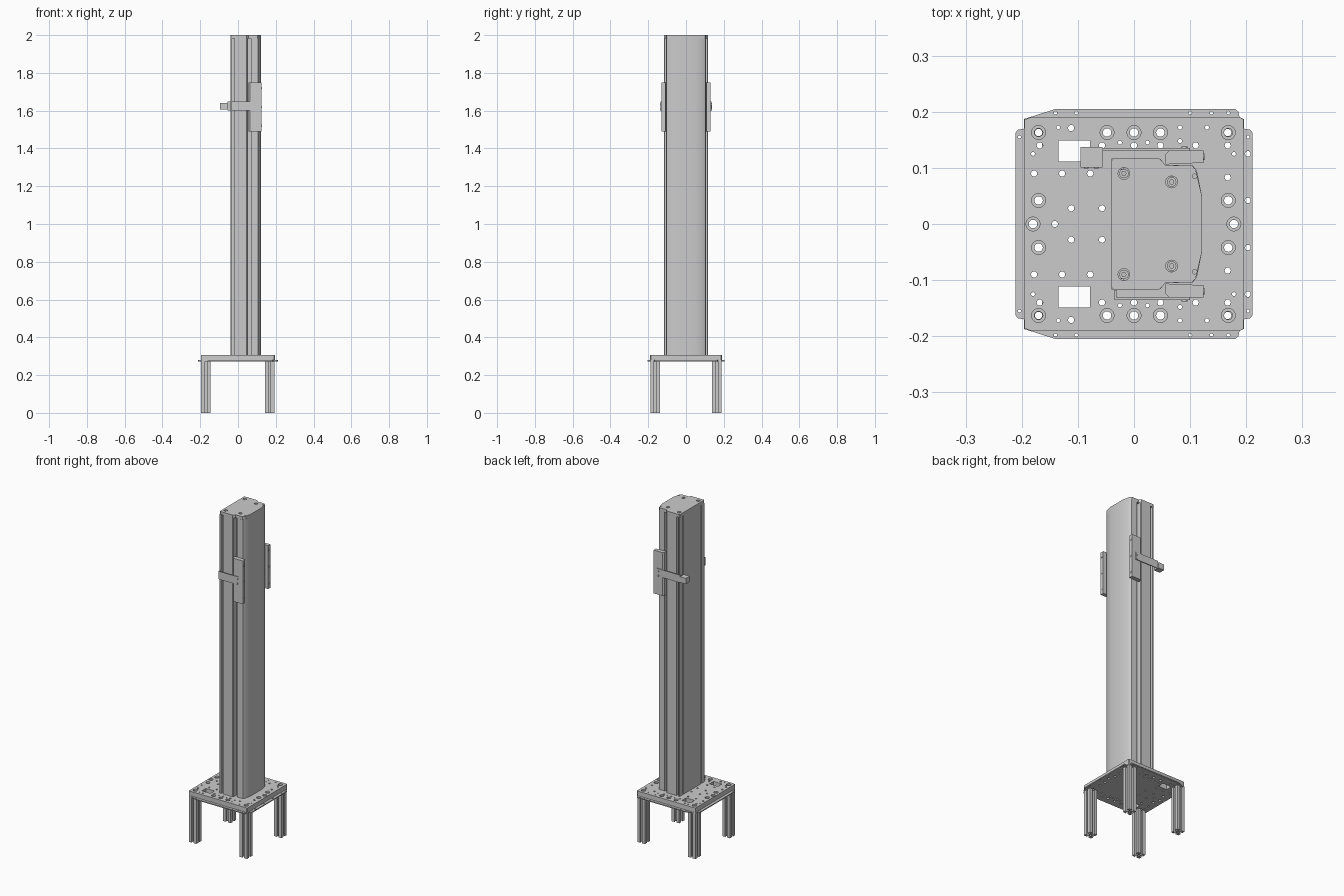
import bpy
import math

if "Cube" in bpy.data.objects:
    bpy.data.objects.remove(bpy.data.objects["Cube"])

grey = bpy.data.materials.new("aluminium_grey")
grey.diffuse_color = (0.6, 0.6, 0.6, 1)
grey.use_nodes = True
grey.node_tree.nodes["Principled BSDF"].inputs["Base Color"].default_value = grey.diffuse_color


def circle(x, y, r, n=16):
    return [(x + r * math.cos(2 * math.pi * i / n), y + r * math.sin(2 * math.pi * i / n)) for i in range(n)]


def rect(x0, x1, y0, y1):
    return [(x0, y0), (x1, y0), (x1, y1), (x0, y1)]


def mirror_y(half):
    """Close a half outline (y > 0) with its mirror image."""
    return half + [(x, -y) for x, y in reversed(half)]


def extrude(name, outlines, z0, z1):
    """Extrude an outline with holes between two heights."""
    cu = bpy.data.curves.new(name, 'CURVE')
    cu.dimensions = '2D'
    cu.fill_mode = 'BOTH'
    cu.extrude = (z1 - z0) / 2
    for pts in outlines:
        sp = cu.splines.new('POLY')
        sp.points.add(len(pts) - 1)
        for p, (x, y) in zip(sp.points, pts):
            p.co = (x, y, 0, 1)
        sp.use_cyclic_u = True
    tmp = bpy.data.objects.new(name + "_curve", cu)
    bpy.context.collection.objects.link(tmp)
    dg = bpy.context.evaluated_depsgraph_get()
    me = bpy.data.meshes.new_from_object(tmp.evaluated_get(dg))
    bpy.data.objects.remove(tmp)
    for v in me.vertices:
        v.co.z += (z0 + z1) / 2
    me.materials.clear()
    me.materials.append(grey)
    ob = bpy.data.objects.new(name, me)
    bpy.context.collection.objects.link(ob)
    return ob


def side_disc(name, x, y, z, r, depth, axis):
    """Screw head whose axis lies along x or y."""
    rot = (math.pi / 2, 0, 0) if axis == 'y' else (0, math.pi / 2, 0)
    bpy.ops.mesh.primitive_cylinder_add(vertices=16, radius=r, depth=depth, location=(x, y, z), rotation=rot)
    ob = bpy.context.object
    ob.name = name
    ob.data.materials.append(grey)


# Base plate holes, mirrored front to back
bores = [(-.17, .163), (.168, .163), (-.048, .163), (0, .163), (.047, .163), (-.17, .042), (.168, .042)]
holes = [(-.168, .14), (-.112, .171), (-.057, .14), (0, .14), (.047, .14), (.11, .14), (.167, .14),
         (.167, .083), (-.112, .028), (-.057, .028), (-.178, .09), (-.128, .09), (-.078, .09)]
small = [(-.135, .172), (.082, .172), (.13, .172), (.082, .148), (.024, .145), (-.025, .145),
         (.178, .125), (-.18, .125)]
rim = [(-.14, .198), (-.103, .198), (.1, .198), (.138, .198), (.168, .198), (-.204, .155), (.203, .155)]
rim_big = [(.203, .125), (.203, .042)]


def both(points, r):
    return [circle(x, s * y, r) for x, y in points for s in (1, -1)]


windows = [rect(-.135, -.078, .111, .149), rect(-.135, -.078, -.149, -.111)]
through = windows + both(holes, .0055) + both(small, .0035) + [circle(-.141, 0, .0055)]
centre_bores = [(-.18, 0), (.178, 0)]
body = mirror_y([(-.195, .186), (-.185, .19), (.19, .19), (.195, .186)])
narrow = through + both(bores, .0075) + [circle(x, y, .0075) for x, y in centre_bores]
wide = through + both(bores, .0125) + [circle(x, y, .0125) for x, y in centre_bores]
extrude("base_plate_lower", [body] + narrow, .279, .299)
extrude("base_plate_upper", [body] + wide, .299, .307)

# Thin flange around the base plate
flange = mirror_y([(-.211, .163), (-.207, .168), (-.196, .17), (-.196, .187), (-.14, .205),
                   (.18, .205), (.186, .2), (.188, .19), (.196, .187), (.196, .17),
                   (.207, .168), (.211, .163)])
extrude("base_flange", [flange] + narrow + both(rim, .003) + both(rim_big, .005), .273, .279)

# Slotted legs with a central bore
H, S, L, T, D = .025, .006, .0055, .012, .0105
quarter = [(H, -H), (H, -S), (H - L, -S), (H - L, -T), (D, -T + .003), (D, T - .003),
           (H - L, T), (H - L, S), (H, S)]
leg = []
for k in range(4):
    c, s = round(math.cos(k * math.pi / 2)), round(math.sin(k * math.pi / 2))
    leg += [(c * x - s * y, s * x + c * y) for x, y in quarter]
for side, x in (("left", -.17), ("right", .167)):
    for end, y in (("front", -.163), ("back", .163)):
        o = extrude("leg_%s_%s" % (end, side), [leg, circle(0, 0, .0065)], 0, .273)
        o.location = (x, y, 0)

# Column with side slots
column = mirror_y([(-.04, .083), (-.032, .083), (-.032, .091), (-.04, .091), (-.04, .117),
                   (-.031, .117), (-.031, .098), (-.019, .098), (-.019, .117), (.045, .117),
                   (.05, .113), (.05, .085), (.068, .085), (.068, .105), (.105, .104), (.112, .095),
                   (.121, .05)])
extrude("column", [column], .307, 1.982)

# Column cap with sunk bolts
cap = mirror_y([(-.04, .113), (-.036, .117), (.045, .117), (.056, .105), (.103, .104),
                (.11, .097), (.121, .05)])
cap_bolts = [(-.018, .09), (.067, .075)]
extrude("column_cap", [cap] + both(cap_bolts, .0105) + both([(.108, .085)], .004), 1.982, 2.0)
for x, y in cap_bolts:
    for s in (1, -1):
        extrude("cap_bolt", [circle(x, s * y, .0085), circle(x, s * y, .004, 6)], 1.982, 1.997)

# Side brackets with screws
for side, s in (("front", -1), ("back", 1)):
    pts = [(.056, .106), (.056, .124), (.063, .131), (.124, .131), (.124, .109), (.07, .107)]
    extrude("bracket_" + side, [[(x, s * y) for x, y in pts]], 1.49, 1.75)
    for z in (1.52, 1.62, 1.72):
        side_disc("bracket_edge_screw", .1245, s * .12, z, .006, .003, 'x')
    for z in (1.607, 1.633):
        side_disc("arm_screw", .09, s * .136, z, .005, .004, 'y')

# Thin arms across the brackets
extrude("arm_front", [rect(-.035, .1, -.135, -.131)], 1.6, 1.648)
extrude("arm_front_lip", [rect(-.035, -.031, -.131, -.118)], 1.6, 1.648)
extrude("arm_back", [rect(-.056, .1, .131, .135)], 1.602, 1.648)

# Clamp block at the end of the back arm
extrude("clamp_block", [rect(-.095, -.056, .101, .137)], 1.605, 1.64)
for x in (-.085, -.067):
    for z in (1.614, 1.631):
        side_disc("clamp_screw", x, .1005, z, .004, .003, 'y')

# Smooth round walls, keep edges sharp
bpy.ops.object.select_all(action='DESELECT')
for o in bpy.context.scene.objects:
    o.select_set(True)
    bpy.context.view_layer.objects.active = o
bpy.ops.object.shade_smooth_by_angle(angle=math.radians(30))
